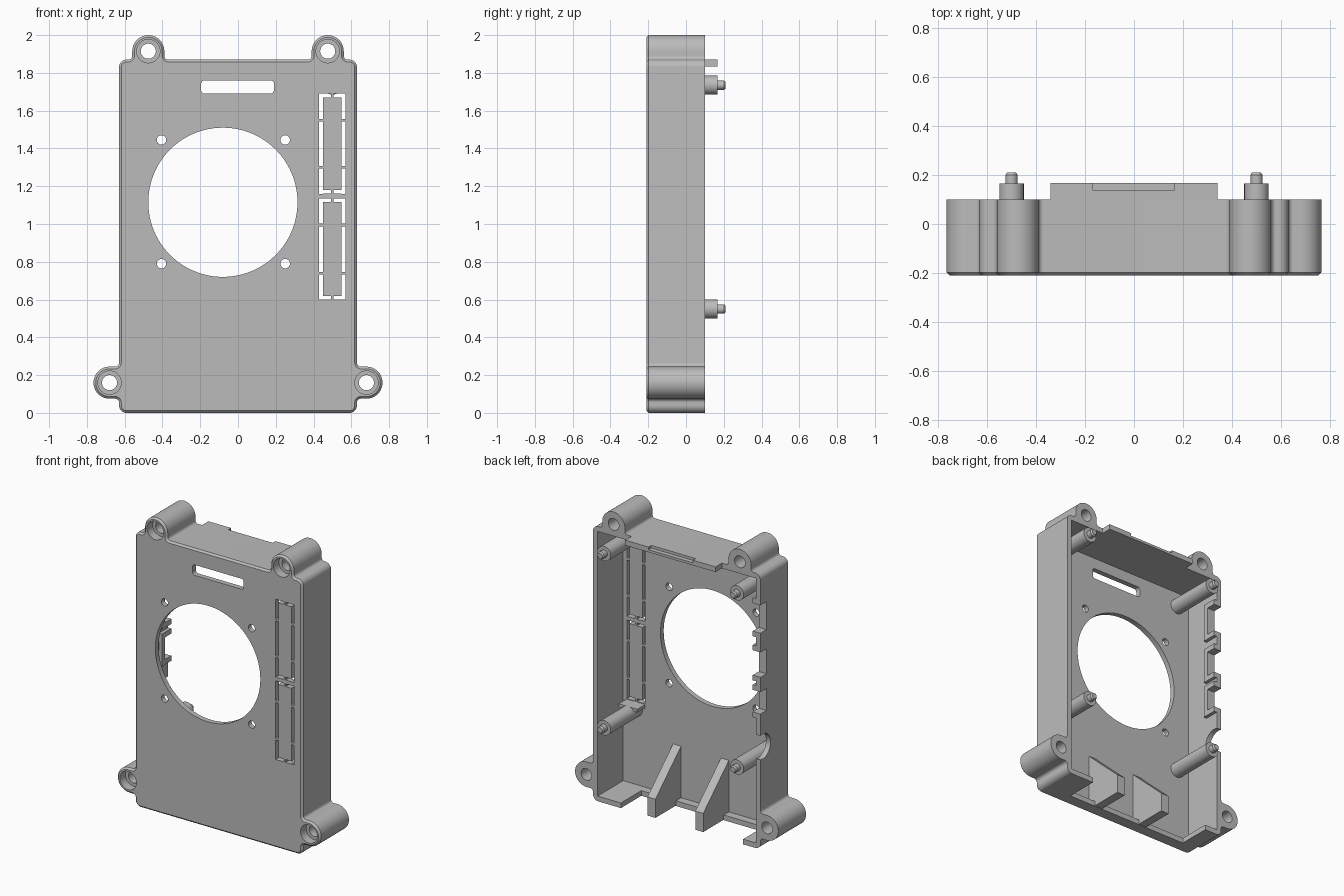
import bpy, bmesh, math
from mathutils import Matrix

cube = bpy.data.objects.get("Cube")
if cube:
    bpy.data.objects.remove(cube, do_unlink=True)

grey = bpy.data.materials.new("plain grey")
grey.use_nodes = True
grey.diffuse_color = (0.5, 0.5, 0.5, 1)
grey.node_tree.nodes["Principled BSDF"].inputs["Base Color"].default_value = (0.5, 0.5, 0.5, 1)

FRONT, BACK, FLOOR = -0.21, 0.10, -0.175
WALL = 0.035
LUGS = [(s * x, z) for s in (1, -1) for x, z in ((0.68, 0.16), (0.475, 1.915))]
PINS = [(s * 0.5, z) for s in (1, -1) for z in (0.55, 1.735)]


def finish(bm, name):
    bmesh.ops.recalc_face_normals(bm, faces=bm.faces[:])
    mesh = bpy.data.meshes.new(name)
    bm.to_mesh(mesh)
    bm.free()
    obj = bpy.data.objects.new(name, mesh)
    bpy.context.collection.objects.link(obj)
    mesh.materials.append(grey)
    return obj


def add_box(bm, x0, x1, y0, y1, z0, z1):
    m = Matrix.Translation(((x0 + x1) / 2, (y0 + y1) / 2, (z0 + z1) / 2))
    m = m @ Matrix.Diagonal((x1 - x0, y1 - y0, z1 - z0, 1))
    bmesh.ops.create_cube(bm, size=1, matrix=m)


def add_rod(bm, x, z, r, y0, y1, sides=32):
    m = Matrix.Translation((x, (y0 + y1) / 2, z)) @ Matrix.Rotation(math.pi / 2, 4, 'X')
    bmesh.ops.create_cone(bm, cap_ends=True, segments=sides, radius1=r, radius2=r,
                          depth=y1 - y0, matrix=m)


def activate(obj):
    bpy.ops.object.select_all(action='DESELECT')
    obj.select_set(True)
    bpy.context.view_layer.objects.active = obj


def cut(bm, *targets):
    cutter = finish(bm, "cutter")
    cutter.hide_render = True
    for t in targets:
        mod = t.modifiers.new("cut", 'BOOLEAN')
        mod.operation, mod.solver, mod.object = 'DIFFERENCE', 'EXACT', cutter
        activate(t)
        bpy.ops.object.modifier_apply(modifier=mod.name)
    bpy.data.objects.remove(cutter, do_unlink=True)


def arc(cx, cz, r, a0, a1):
    n = max(6, int(abs(a1 - a0) / 9))
    angles = [math.radians(a0 + (a1 - a0) * i / n) for i in range(n + 1)]
    return [(cx + r * math.cos(a), cz + r * math.sin(a)) for a in angles]


# Shell: half outline with rounded corners, screw lugs and fillets, mirrored
half = (arc(0.59, 0.04, 0.04, -90, 0) + arc(0.65, 0.055, 0.02, 180, 90)
        + arc(0.68, 0.16, 0.085, -90, 90) + arc(0.65, 0.265, 0.02, 270, 180)
        + arc(0.59, 1.83, 0.04, 0, 90) + arc(0.58, 1.89, 0.02, 270, 180)
        + arc(0.475, 1.915, 0.085, 0, 180) + arc(0.37, 1.89, 0.02, 0, -90))
outline = half + [(-x, z) for x, z in reversed(half)]
EDGE = 0.012
bm = bmesh.new()
front = bm.faces.new([bm.verts.new((x, FRONT + EDGE, z)) for x, z in outline])
rear = bmesh.ops.extrude_face_region(bm, geom=[front], use_keep_orig=True)
bmesh.ops.translate(bm, vec=(0, BACK - FRONT - EDGE, 0),
                    verts=[v for v in rear["geom"] if isinstance(v, bmesh.types.BMVert)])
bmesh.ops.recalc_face_normals(bm, faces=bm.faces[:])
bm.faces.ensure_lookup_table()
front = min(bm.faces, key=lambda f: f.calc_center_median().y)
bmesh.ops.inset_region(bm, faces=[front], thickness=EDGE, depth=EDGE)
shell = finish(bm, "shell")

# Hollow interior, open at the back
bm = bmesh.new()
add_box(bm, -0.63 + WALL, 0.63 - WALL, FLOOR, 0.3, WALL, 1.87 - WALL)
cut(bm, shell)

# Cable opening in the bottom wall
bm = bmesh.new()
add_box(bm, -0.5, 0.42, -0.12, 0.3, -0.1, 0.1)
cut(bm, shell)

# Fan opening, fan screw holes and lug bores
bm = bmesh.new()
add_rod(bm, -0.08, 1.115, 0.395, -0.3, -0.1, 96)
for x in (-0.405, 0.25):
    for z in (0.79, 1.445):
        add_rod(bm, x, z, 0.025, -0.3, -0.1, 24)
for x, z in LUGS:
    add_rod(bm, x, z, 0.04, -0.4, 0.3)
cut(bm, shell)
bm = bmesh.new()
for x, z in LUGS:
    add_rod(bm, x, z, 0.062, -0.3, FRONT + 0.06)
cut(bm, shell)

# Rounded slot near the top
bm = bmesh.new()
corners = (arc(0.172, 1.743, 0.018, 0, 90) + arc(-0.177, 1.743, 0.018, 90, 180)
           + arc(-0.177, 1.708, 0.018, 180, 270) + arc(0.172, 1.708, 0.018, 270, 360))
face = bm.faces.new([bm.verts.new((x, -0.3, z)) for x, z in corners])
ext = bmesh.ops.extrude_face_region(bm, geom=[face], use_keep_orig=True)
bmesh.ops.translate(bm, vec=(0, 0.2, 0),
                    verts=[v for v in ext["geom"] if isinstance(v, bmesh.types.BMVert)])
cut(bm, shell)

# Two knock-out panels outlined by broken slots
X0, X1, GAP, TAB = 0.43, 0.568, 0.02, 0.007
side_slots, end_slots = bmesh.new(), bmesh.new()
for z0, z1 in ((0.6, 1.135), (1.16, 1.69)):
    stops = [z0, z0 + 0.14, z1 - 0.14, z1]
    for x in (X0, X1 - GAP):
        for a, b in zip(stops, stops[1:]):
            add_box(side_slots, x, x + GAP, -0.3, -0.1,
                    a + TAB * (a != z0), b - TAB * (b != z1))
    mid = (X0 + X1) / 2
    for z in (z0, z1 - GAP):
        add_box(end_slots, X0 + 0.001, mid - TAB, -0.3, -0.1, z + 0.001, z + GAP)
        add_box(end_slots, mid + TAB, X1 - 0.001, -0.3, -0.1, z + 0.001, z + GAP)
cut(side_slots, shell)
cut(end_slots, shell)

# Port surrounds inside the right wall, then the port notches
PORTS = ((1.47, 1.66), (1.17, 1.34), (0.92, 1.07))
bm = bmesh.new()
for z0, z1 in PORTS:
    add_box(bm, -0.6, -0.572, 0.0, BACK, z0 - 0.035, z1 + 0.035)
surrounds = finish(bm, "port_surrounds")
bm = bmesh.new()
for z0, z1 in PORTS:
    add_box(bm, -0.7, -0.5, 0.035, 0.3, z0, z1)
m = Matrix.Translation((-0.6, 0.075, 0.69)) @ Matrix.Rotation(math.pi / 2, 4, 'Y')
bmesh.ops.create_cone(bm, cap_ends=True, segments=40, radius1=0.085, radius2=0.085,
                      depth=0.1, matrix=m)
cut(bm, shell, surrounds)

# Tongue on the top wall with a shallow latch recess
bm = bmesh.new()
add_box(bm, -0.34, 0.34, BACK - 0.001, 0.168, 1.87 - WALL, 1.87)
tongue = finish(bm, "top_tongue")
bm = bmesh.new()
add_box(bm, -0.17, 0.165, 0.138, 0.3, 1.852, 1.9)
cut(bm, tongue)

# Board standoffs with locating pins
for i, (x, z) in enumerate(PINS):
    bm = bmesh.new()
    add_rod(bm, x, z, 0.05, FLOOR - 0.005, 0.166)
    add_rod(bm, x, z, 0.025, 0.16, 0.2)
    m = Matrix.Translation((x, 0.205, z)) @ Matrix.Rotation(-math.pi / 2, 4, 'X')
    bmesh.ops.create_cone(bm, cap_ends=True, segments=32, radius1=0.025, radius2=0.018,
                          depth=0.01, matrix=m)
    finish(bm, f"standoff_{i + 1}")

# Small foot beside the lower left standoff
bm = bmesh.new()
add_box(bm, 0.43, 0.57, FLOOR - 0.005, -0.09, 0.575, 0.597)
finish(bm, "standoff_foot")

# Two sloping ribs at the bottom
for name, x in (("left_rib", 0.19), ("right_rib", -0.17)):
    bm = bmesh.new()
    profile = [(FLOOR - 0.005, 0.003), (BACK, 0.003), (BACK, 0.13), (FLOOR - 0.005, 0.39)]
    face = bm.faces.new([bm.verts.new((x - 0.03, y, z)) for y, z in profile])
    ext = bmesh.ops.extrude_face_region(bm, geom=[face], use_keep_orig=True)
    bmesh.ops.translate(bm, vec=(0.06, 0, 0),
                        verts=[v for v in ext["geom"] if isinstance(v, bmesh.types.BMVert)])
    finish(bm, name)

# Smooth the round parts, keep edges crisp
for obj in list(bpy.context.collection.objects):
    if obj.type == 'MESH':
        activate(obj)
        bpy.ops.object.shade_smooth_by_angle(angle=math.radians(30))
